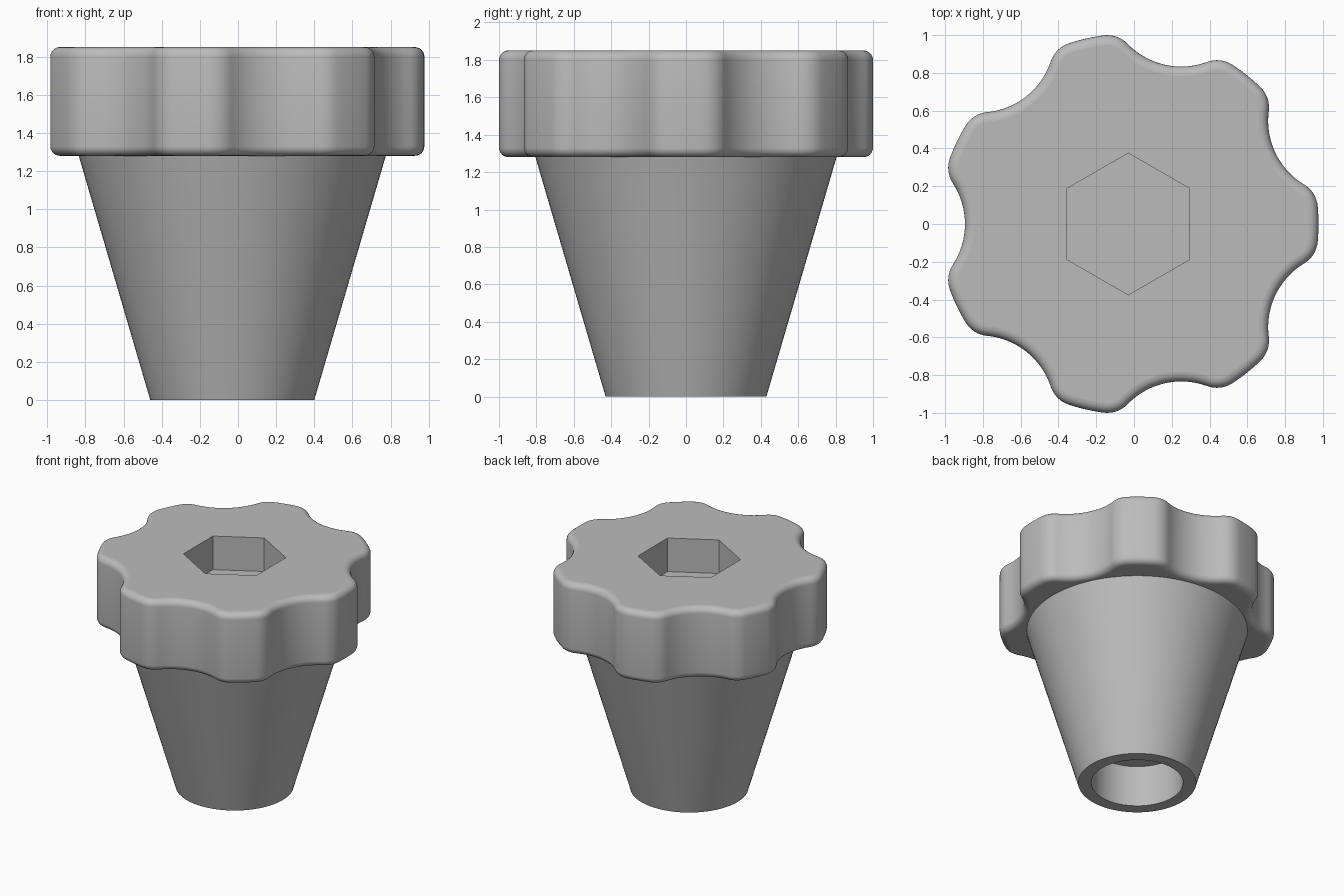
import bpy, bmesh, math
from math import cos, sin, pi, tau, acos, atan2

if "Cube" in bpy.data.objects:
    bpy.data.objects.remove(bpy.data.objects["Cube"], do_unlink=True)

CENTRE_X = -0.03
LOBES = 7
Z_GRIP, Z_TOP, ROUND = 1.28, 1.85, 0.05

grey = bpy.data.materials.new("plain grey")
grey.use_nodes = True
grey.diffuse_color = (0.5, 0.5, 0.5, 1)
grey.node_tree.nodes["Principled BSDF"].inputs["Base Color"].default_value = (0.5, 0.5, 0.5, 1)


def arc(cx, cy, r, a, b, n):
    """Points along an arc, leaving out the last one."""
    return [(cx + r * cos(a + (b - a) * i / n), cy + r * sin(a + (b - a) * i / n)) for i in range(n)]


def circle(r, n=96, turn=0.0):
    return arc(0, 0, r, turn, turn + tau, n)


def lobed_outline(inset):
    """Scalloped circle with filleted lobes, offset inwards."""
    rim, scoop, fillet, scoop_dist = 1.007, 0.395, 0.15, 1.26
    half = pi / LOBES
    d, s = rim - fillet, scoop + fillet
    off = half - acos((d * d + scoop_dist ** 2 - s * s) / (2 * d * scoop_dist))
    fx, fy = d * cos(off), d * sin(off)
    sx, sy = scoop_dist * cos(half), scoop_dist * sin(half)
    lean = atan2(sy - fy, sx - fx)
    start = lean + pi
    end = 2 * half - lean + pi
    piece = arc(0, 0, rim - inset, -off, off, 6)
    piece += arc(fx, fy, fillet - inset, off, lean, 8)
    piece += arc(sx, sy, scoop + inset, start, end, 16)
    # second fillet mirrors the first about the scallop axis
    gx, gy = d * cos(2 * half - off), d * sin(2 * half - off)
    piece += arc(gx, gy, fillet - inset, 2 * half - lean, 2 * half - off, 8)
    return [(x * cos(t) - y * sin(t), x * sin(t) + y * cos(t))
            for t in (k * tau / LOBES for k in range(LOBES)) for x, y in piece]


def loft(name, rings, cap_start=True, cap_end=True):
    """Skin a stack of (outline, z) rings into one object."""
    bm = bmesh.new()
    loops = [[bm.verts.new((x, y, z)) for x, y in pts] for pts, z in rings]
    for a, b in zip(loops, loops[1:]):
        for i in range(len(a)):
            j = (i + 1) % len(a)
            bm.faces.new((a[i], a[j], b[j], b[i]))
    if cap_start:
        bm.faces.new(loops[0][::-1])
    if cap_end:
        bm.faces.new(loops[-1])
    mesh = bpy.data.meshes.new(name)
    bm.to_mesh(mesh)
    bm.free()
    mesh.materials.append(grey)
    obj = bpy.data.objects.new(name, mesh)
    obj.location.x = CENTRE_X
    bpy.context.collection.objects.link(obj)
    return obj


def smooth(obj):
    """Smooth sides, flat level faces."""
    bpy.ops.object.select_all(action='DESELECT')
    obj.select_set(True)
    bpy.context.view_layer.objects.active = obj
    bpy.ops.object.shade_smooth_by_angle(angle=math.radians(35))
    for f in obj.data.polygons:
        if abs(f.normal.z) > 0.999:
            f.use_smooth = False


# Lobed grip with rounded top and bottom edges
steps = [i * pi / 12 for i in range(7)]
rings = [(lobed_outline(ROUND * (1 - sin(a))), Z_GRIP + ROUND * (1 - cos(a))) for a in steps]
rings += [(lobed_outline(ROUND * (1 - cos(a))), Z_TOP - ROUND * (1 - sin(a))) for a in steps]
grip = loft("lobed_grip", rings)

# Hexagonal socket cut into the top
hexagon = circle(0.375, 6, pi / 6)
cutter = loft("socket_cutter", [(hexagon, Z_TOP - 0.27), (hexagon, Z_TOP + 0.2)])
cutter.hide_render = True
cut = grip.modifiers.new("socket", 'BOOLEAN')
cut.operation, cut.solver, cut.object = 'DIFFERENCE', 'EXACT', cutter
bpy.context.view_layer.objects.active = grip
bpy.ops.object.modifier_apply(modifier=cut.name)
bpy.data.objects.remove(cutter, do_unlink=True)
smooth(grip)

# Tapered stem with a blind round bore in its foot
BORE, DEPTH = 0.335, 0.33
stem = loft("tapered_stem", [
    (circle(BORE), DEPTH), (circle(BORE), 0), (circle(0.43), 0), (circle(0.805), Z_GRIP),
], cap_start=False, cap_end=False)
bm = bmesh.new()
bm.from_mesh(stem.data)
bore_end = [e for e in bm.edges if e.is_boundary and e.verts[0].co.z < Z_GRIP / 2]
bmesh.ops.contextual_create(bm, geom=bore_end)
bmesh.ops.recalc_face_normals(bm, faces=bm.faces)
# the foot ring must face down
bm.normal_update()
foot = min(bm.faces, key=lambda f: f.calc_center_median().z)
if foot.normal.z > 0:
    bmesh.ops.reverse_faces(bm, faces=bm.faces)
bm.to_mesh(stem.data)
bm.free()
smooth(stem)
